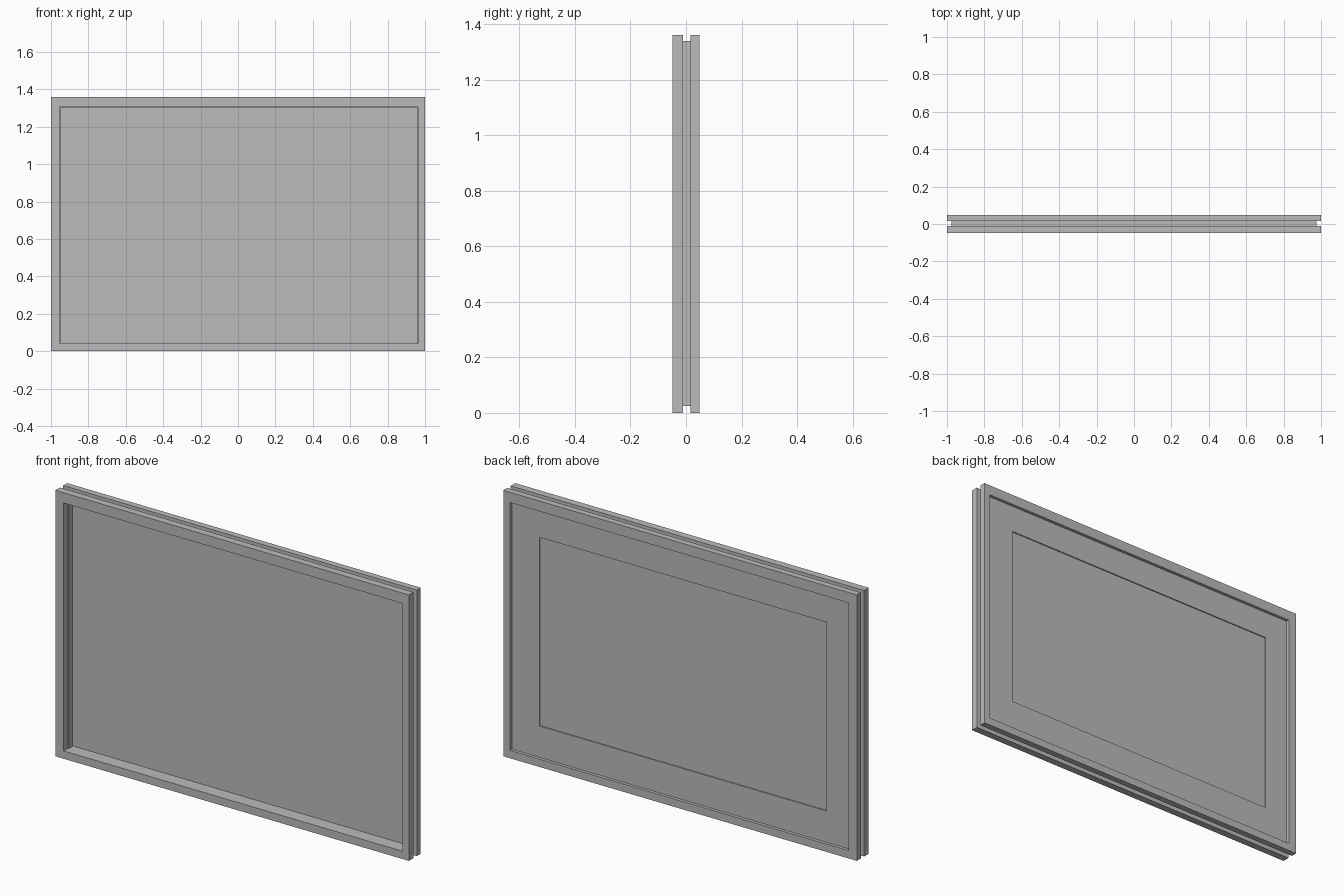
import bpy
import bmesh

cube = bpy.data.objects.get("Cube")
if cube:
    bpy.data.objects.remove(cube, do_unlink=True)

grey = bpy.data.materials.new("plain_grey")
grey.use_nodes = True
COLOUR = (0.5, 0.5, 0.5, 1.0)
grey.diffuse_color = COLOUR
grey.node_tree.nodes["Principled BSDF"].inputs["Base Color"].default_value = COLOUR


def finish(name, bm):
    bmesh.ops.recalc_face_normals(bm, faces=bm.faces)
    mesh = bpy.data.meshes.new(name)
    bm.to_mesh(mesh)
    bm.free()
    mesh.materials.append(grey)
    obj = bpy.data.objects.new(name, mesh)
    bpy.context.collection.objects.link(obj)
    return obj


def loop(bm, rect, y):
    """Rectangle (x0, x1, z0, z1) of vertices at depth y."""
    x0, x1, z0, z1 = rect
    return [bm.verts.new((x, y, z)) for x, z in ((x0, z0), (x1, z0), (x1, z1), (x0, z1))]


def bridge(bm, a, b):
    for i in range(4):
        j = (i + 1) % 4
        bm.faces.new((a[i], a[j], b[j], b[i]))


def ring(name, outer, inner, y0, y1):
    """Rectangular frame between two depths."""
    bm = bmesh.new()
    loops = [loop(bm, r, y) for r, y in ((outer, y0), (outer, y1), (inner, y1), (inner, y0))]
    for i in range(4):
        bridge(bm, loops[i], loops[(i + 1) % 4])
    return finish(name, bm)


OUTER = (-1.0, 1.0, 0.0, 1.36)
CORE = (-0.977, 0.977, 0.024, 1.338)
OPENING = (-0.953, 0.963, 0.04, 1.307)
REBATE = (-0.947, 0.958, 0.04, 1.302)
INSET = (-0.818, 0.807, 0.20, 1.165)

# Front and back frames with a narrower core, leaving a groove round the edge
ring("front_frame", OUTER, OPENING, -0.048, -0.011)
ring("core_frame", CORE, REBATE, -0.011, 0.016)
ring("back_frame", OUTER, OPENING, 0.016, 0.048)

# Thin panel, flat in front and with a shallow rectangular inset behind
bm = bmesh.new()
front = loop(bm, OPENING, 0.021)
back = loop(bm, OPENING, 0.032)
lip = loop(bm, INSET, 0.032)
floor = loop(bm, INSET, 0.026)
bm.faces.new(front)
bridge(bm, front, back)
bridge(bm, back, lip)
bridge(bm, lip, floor)
bm.faces.new(floor)
finish("panel", bm)
